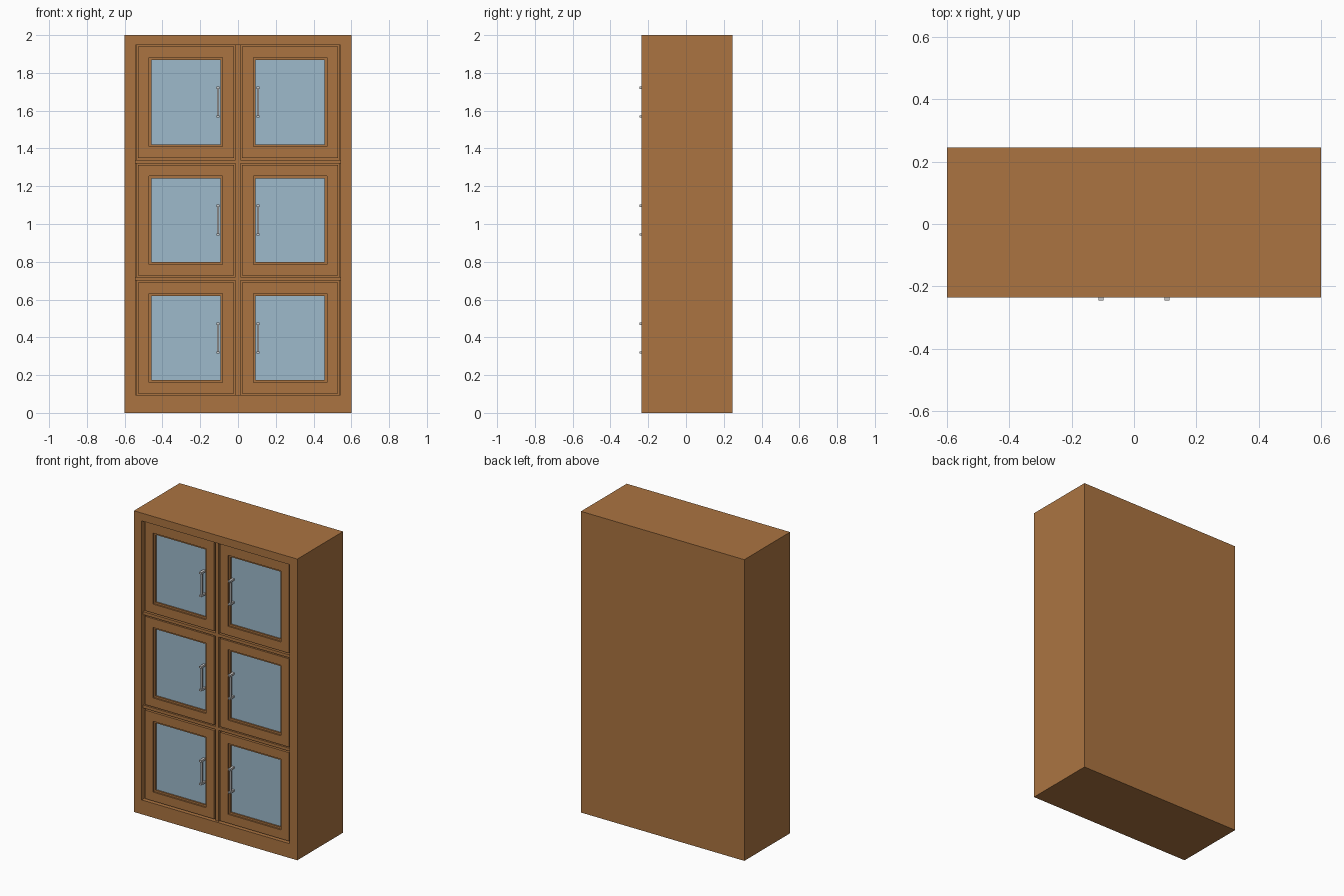
import bpy, bmesh

if "Cube" in bpy.data.objects:
    bpy.data.objects.remove(bpy.data.objects["Cube"])


def material(name, color):
    m = bpy.data.materials.new(name)
    m.diffuse_color = color
    m.use_nodes = True
    m.node_tree.nodes["Principled BSDF"].inputs["Base Color"].default_value = m.diffuse_color
    return m


WOOD = material("wood", (0.41, 0.175, 0.053, 1))
GLASS = material("pale_glass", (0.34, 0.49, 0.60, 1))


def finish(name, bm, mat):
    bmesh.ops.recalc_face_normals(bm, faces=bm.faces)
    me = bpy.data.meshes.new(name)
    bm.to_mesh(me)
    bm.free()
    if mat:
        me.materials.append(mat)
    ob = bpy.data.objects.new(name, me)
    bpy.context.collection.objects.link(ob)
    return ob


def box(name, x0, x1, y0, y1, z0, z1, mat=None):
    bm = bmesh.new()
    bmesh.ops.create_cube(bm, size=1)
    for v in bm.verts:
        v.co = ((x0 + x1) / 2 + v.co.x * (x1 - x0),
                (y0 + y1) / 2 + v.co.y * (y1 - y0),
                (z0 + z1) / 2 + v.co.z * (z1 - z0))
    return finish(name, bm, mat)


def frame(name, outer, inner, y0, y1, mat, floor=None):
    """Mitred rectangular frame; with floor set, a tray closed at the back."""
    bm = bmesh.new()

    def loop(r, y):
        x0, x1, z0, z1 = r
        return [bm.verts.new((x, y, z)) for x, z in ((x0, z0), (x1, z0), (x1, z1), (x0, z1))]

    loops = [loop(outer, y0), loop(outer, y1),
             loop(inner, y1 if floor is None else floor), loop(inner, y0)]
    for k in range(4):
        a, b = loops[k], loops[(k + 1) % 4]
        if k == 1 and floor is not None:
            bm.faces.new(a)
            bm.faces.new(b)
            continue
        for i in range(4):
            j = (i + 1) % 4
            bm.faces.new((a[i], a[j], b[j], b[i]))
    return finish(name, bm, mat)


def inset(r, d):
    return (r[0] + d, r[1] - d, r[2] + d, r[3] - d)


# Cabinet body, open at the front
frame("cabinet_body", (-0.6, 0.6, 0, 2), (-0.543, 0.543, 0.095, 1.948),
      -0.235, 0.245, WOOD, floor=0.225)

# Centre partition and shelves
box("centre_partition", -0.012, 0.012, -0.22, 0.225, 0.095, 1.948, WOOD)
for z in (0.71, 1.33):
    for s in (-1, 1):
        a, b = sorted((s * 0.012, s * 0.543))
        box("shelf", a, b, -0.22, 0.225, z - 0.01, z + 0.01, WOOD)

# Six glazed doors with handles
for z0, z1 in ((0.102, 0.69), (0.727, 1.313), (1.35, 1.94)):
    for s in (-1, 1):
        x0, x1 = sorted((s * 0.022, s * 0.53))
        door = (x0, x1, z0, z1)
        opening = inset(door, 0.059)
        pane = inset(opening, 0.012)
        frame("door_frame", door, opening, -0.22, -0.19, WOOD)
        frame("glazing_bead", opening, pane, -0.21, -0.19, WOOD)
        box("door_glass", pane[0], pane[1], -0.2, -0.194, pane[2], pane[3], GLASS)
        # stop closing the gap around the door
        frame("door_stop", inset(door, -0.011), inset(door, 0.03), -0.19, -0.175, WOOD)
        # handle: two posts and a bar
        hx, hz = s * 0.106, (z0 + z1) / 2
        for t in (-1, 1):
            c = hz + t * 0.076
            box("handle_post", hx - 0.008, hx + 0.008, -0.245, -0.2, c - 0.006, c + 0.006)
        box("handle_bar", hx - 0.006, hx + 0.006, -0.234, -0.222, hz - 0.07, hz + 0.07)
